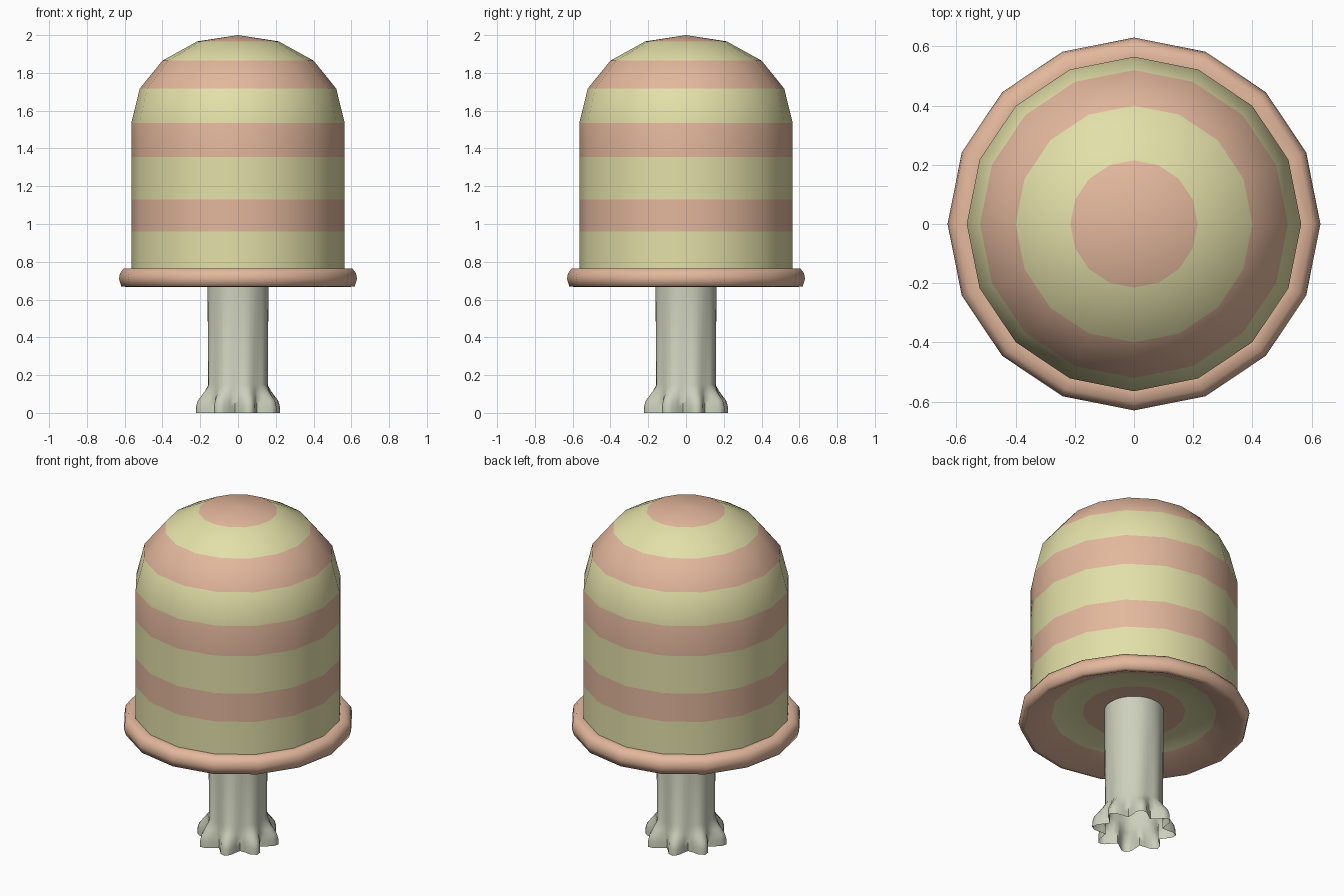
import bpy
import bmesh
import math

cube = bpy.data.objects.get("Cube")
if cube:
    bpy.data.objects.remove(cube, do_unlink=True)


def material(name, rgb):
    m = bpy.data.materials.new(name)
    m.use_nodes = True
    m.diffuse_color = (*rgb, 1)
    m.node_tree.nodes["Principled BSDF"].inputs["Base Color"].default_value = (*rgb, 1)
    return m


pink = material("dusty_pink", (0.77, 0.475, 0.335))
lime = material("pale_lime", (0.77, 0.745, 0.395))
cream = material("grey_cream", (0.61, 0.625, 0.505))


def lathe(name, profile, sides, mats, bands, lobe=None, lobes=8, turn=0):
    """Sweep (radius, height) points round z; bands holds a colour slot per strip.
    lobe gives an extra radius per ring that rises and falls round the ring."""
    bm = bmesh.new()
    rings = []
    for k, (r, z) in enumerate(profile):
        if r == 0:
            rings.append([bm.verts.new((0, 0, z))] * sides)
            continue
        ring = []
        for i in range(sides):
            a = math.tau * i / sides
            wave = (0.5 - 0.5 * math.cos(lobes * a)) ** 0.9
            rad = r + (lobe[k] * wave if lobe else 0)
            a += turn
            ring.append(bm.verts.new((rad * math.cos(a), rad * math.sin(a), z)))
        rings.append(ring)
    for k in range(len(rings) - 1):
        lo, hi = rings[k], rings[k + 1]
        for i in range(sides):
            j = (i + 1) % sides
            corners = list(dict.fromkeys((lo[i], lo[j], hi[j], hi[i])))
            bm.faces.new(corners).material_index = bands[k]
    bmesh.ops.recalc_face_normals(bm, faces=bm.faces)
    mesh = bpy.data.meshes.new(name)
    bm.to_mesh(mesh)
    bm.free()
    for m in mats:
        mesh.materials.append(m)
    obj = bpy.data.objects.new(name, mesh)
    bpy.context.collection.objects.link(obj)
    bpy.ops.object.select_all(action="DESELECT")
    obj.select_set(True)
    bpy.context.view_layer.objects.active = obj
    bpy.ops.object.shade_smooth_by_angle(angle=math.radians(75))
    return obj


# Cap: hollowed ringed underside, rolled rim, then striped wall and dome
underside = [(0, 0.76), (0.28, 0.75), (0.45, 0.735), (0.59, 0.667)]
rim = [(0.618, 0.67), (0.63, 0.71), (0.625, 0.738), (0.605, 0.765), (0.565, 0.765)]
wall = [(0.565, z) for z in (0.96, 1.13, 1.355, 1.535)]
dome = [(0.52, 1.717), (0.4, 1.865), (0.215, 1.967), (0, 2)]
stripes = [0, 1, 0] + [0] * len(rim) + [1, 0] * 4
lathe("striped_cap", underside + rim + wall + dome, 16, [pink, lime], stripes)

# Stem: round shaft spreading into eight root lobes, open underneath
stem = [(0.158, z) for z in (0, 0.035, 0.065, 0.1, 0.15)] + [(0.162, 0.757)]
flare = [0.074, 0.073, 0.064, 0.036, 0, 0]
lathe("rooted_stem", stem, 48, [cream], [0] * 5, flare, turn=math.radians(-6))
